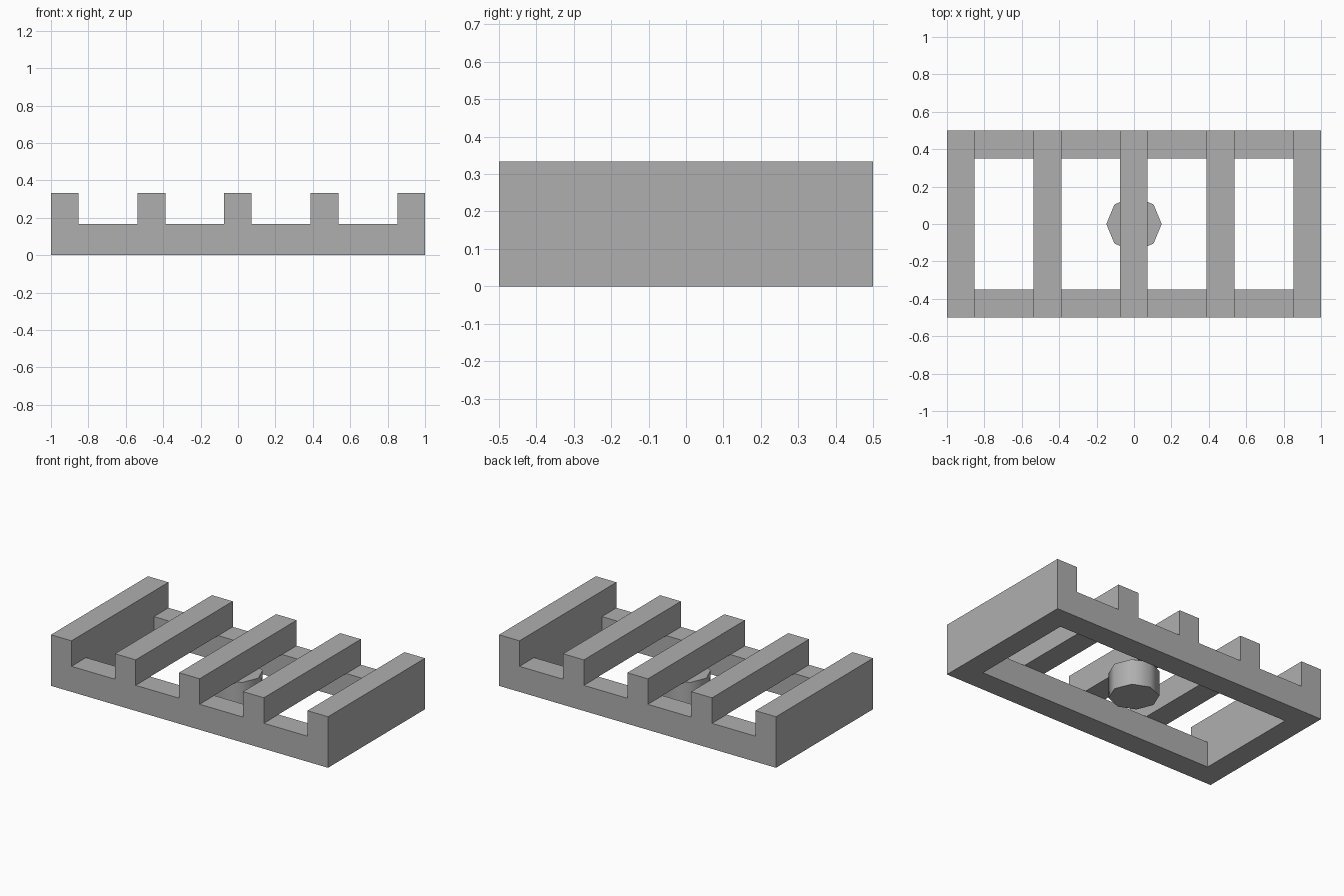
import bpy, bmesh, math

if "Cube" in bpy.data.objects:
    bpy.data.objects.remove(bpy.data.objects["Cube"])

H = 0.333
MID = H / 2

# Grid lines of the pallet: odd x-cells are gaps, even x-cells are slats
XS = [-1, -0.852, -0.538, -0.388, -0.075, 0.073, 0.387, 0.537, 0.852, 1]
YS = [-0.5, -0.35, 0.35, 0.5]
ZS = [0, MID, H]

# Dark grey for every part
grey = bpy.data.materials.new("dark_grey")
grey.diffuse_color = (0.43, 0.43, 0.43, 1)
grey.use_nodes = True
grey.node_tree.nodes["Principled BSDF"].inputs["Base Color"].default_value = grey.diffuse_color


def solid(i, j, k):
    if not (0 <= i < 9 and 0 <= j < 3 and 0 <= k < 2):
        return False
    if k == 1:
        return i % 2 == 0              # slats across the top
    return i in (0, 8) or j in (0, 2)  # rectangular base frame


def finish(bm, name):
    mesh = bpy.data.meshes.new(name)
    bm.to_mesh(mesh)
    bm.free()
    mesh.materials.append(grey)
    obj = bpy.data.objects.new(name, mesh)
    bpy.context.collection.objects.link(obj)
    return obj


# Frame and slats as one clean shell: only exposed cell faces are made
bm = bmesh.new()
verts = {}


def vert(idx):
    if idx not in verts:
        verts[idx] = bm.verts.new((XS[idx[0]], YS[idx[1]], ZS[idx[2]]))
    return verts[idx]


for i in range(9):
    for j in range(3):
        for k in range(2):
            if not solid(i, j, k):
                continue
            for axis in range(3):
                for side in (0, 1):
                    cell = [i, j, k]
                    cell[axis] += 2 * side - 1
                    if solid(*cell):
                        continue
                    loop = []
                    for a, b in ((0, 0), (1, 0), (1, 1), (0, 1)):
                        c = [i, j, k]
                        c[axis] += side
                        c[(axis + 1) % 3] += a
                        c[(axis + 2) % 3] += b
                        loop.append(vert(tuple(c)))
                    bm.faces.new(loop if side else loop[::-1])
bmesh.ops.dissolve_limit(bm, angle_limit=math.radians(1),
                         verts=bm.verts[:], edges=bm.edges[:])
finish(bm, "pallet_frame_and_slats")

# Eight-sided centre block under the middle slat
bm = bmesh.new()
ring = [bm.verts.new((0.148 * math.cos(a * math.pi / 4),
                      0.148 * math.sin(a * math.pi / 4), 0)) for a in range(8)]
base = bm.faces.new(ring)
top = bmesh.ops.extrude_face_region(bm, geom=[base], use_keep_orig=True)["geom"]
bmesh.ops.translate(bm, vec=(0, 0, MID),
                    verts=[g for g in top if isinstance(g, bmesh.types.BMVert)])
bmesh.ops.recalc_face_normals(bm, faces=bm.faces[:])
block = finish(bm, "centre_block")
bpy.context.view_layer.objects.active = block
block.select_set(True)
bpy.ops.object.shade_smooth_by_angle(angle=math.radians(50))
